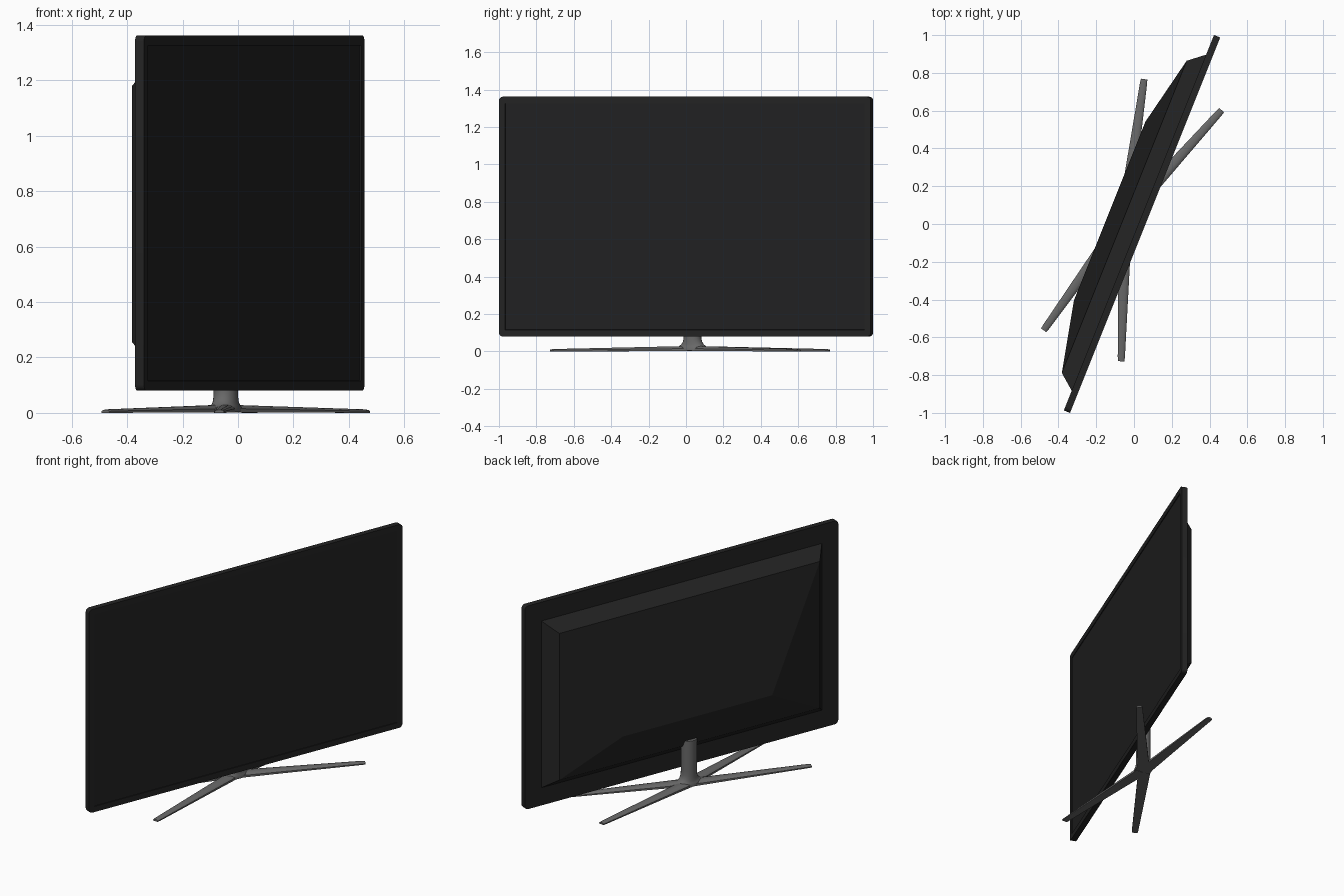
import bpy, bmesh, math
from mathutils import Matrix, Vector

if "Cube" in bpy.data.objects:
    bpy.data.objects.remove(bpy.data.objects["Cube"])

# Everything is modelled facing -y, then turned about z to the final heading
TURN = Matrix.Rotation(math.radians(68.2), 4, 'Z')
CX = 0.016            # middle of the set along its width


def material(name, rgb):
    m = bpy.data.materials.new(name)
    m.diffuse_color = (*rgb, 1)
    m.use_nodes = True
    m.node_tree.nodes["Principled BSDF"].inputs["Base Color"].default_value = m.diffuse_color
    return m


casing = material("black casing", (0.017, 0.017, 0.017))
glass = material("dark screen", (0.0155, 0.0155, 0.016))
metal = material("grey metal", (0.14, 0.14, 0.14))


def finish(name, bm, mats, smooth=None):
    bmesh.ops.recalc_face_normals(bm, faces=bm.faces[:])
    bm.transform(TURN)
    me = bpy.data.meshes.new(name)
    bm.to_mesh(me)
    bm.free()
    for m in mats:
        me.materials.append(m)
    ob = bpy.data.objects.new(name, me)
    bpy.context.collection.objects.link(ob)
    if smooth:
        bpy.ops.object.select_all(action='DESELECT')
        ob.select_set(True)
        bpy.context.view_layer.objects.active = ob
        bpy.ops.object.shade_smooth_by_angle(angle=math.radians(smooth))
    return ob


def loft(bm, rings):
    """Skin a list of closed rings and cap both ends."""
    loops = [[bm.verts.new(p) for p in ring] for ring in rings]
    n = len(loops[0])
    for a, b in zip(loops, loops[1:]):
        for i in range(n):
            j = (i + 1) % n
            bm.faces.new((a[i], a[j], b[j], b[i]))
    bm.faces.new(loops[0])
    bm.faces.new(loops[-1])


# Thin panel with rounded corners and a slightly recessed screen
bm = bmesh.new()
size = Matrix.Diagonal((2.141, 0.035, 1.282, 1))
bmesh.ops.create_cube(bm, size=1, matrix=Matrix.Translation((CX, -0.0393, 0.721)) @ size)
corners = [e for e in bm.edges if abs(e.verts[0].co.y - e.verts[1].co.y) > 0.01]
bmesh.ops.bevel(bm, geom=corners, offset=0.022, segments=4, profile=0.5, affect='EDGES')
bm.normal_update()
front = max(bm.faces, key=lambda f: -f.normal.y * f.calc_area())
bmesh.ops.inset_region(bm, faces=[front], thickness=0.036)
bmesh.ops.inset_region(bm, faces=[front], thickness=0.002, depth=-0.004)
front.material_index = 1
finish("screen_panel", bm, [casing, glass], 30)

# Faceted back housing: base rectangle, stepped rectangle and a low ridge
bm = bmesh.new()
for s in (-1, 1):
    for x, y, z in ((0.96, -0.024, 0.19), (0.96, -0.024, 1.245),
                    (0.89, 0.062, 0.255), (0.89, 0.062, 1.18),
                    (0.51, 0.145, 0.465)):
        bm.verts.new((CX + s * x, y, z))
bmesh.ops.convex_hull(bm, input=bm.verts[:])
bmesh.ops.dissolve_limit(bm, angle_limit=math.radians(0.5),
                         verts=bm.verts[:], edges=bm.edges[:])
finish("back_housing", bm, [casing])

# Oval neck flaring out into the foot: (half width, half depth, height)
bm = bmesh.new()
profile = [(0.098, 0.050, 0.004), (0.098, 0.050, 0.020), (0.078, 0.047, 0.027),
           (0.062, 0.045, 0.038), (0.053, 0.044, 0.052), (0.048, 0.043, 0.070),
           (0.047, 0.043, 0.100), (0.047, 0.043, 0.290)]
loft(bm, [[(CX + a * math.cos(t), 0.054 + b * math.sin(t), z)
           for t in (2 * math.pi * i / 32 for i in range(32))]
          for a, b, z in profile])
finish("stand_neck", bm, [metal], 45)


# Four tapering legs with rounded tops
def leg(name, start, tip):
    start, tip = Vector(start), Vector(tip)
    along = (tip - start).normalized()
    side = Vector((-along.y, along.x))
    rings = []
    for t, half, low, high in ((0, 0.036, 0.002, 0.029), (0.3, 0.031, 0.002, 0.024),
                               (0.97, 0.019, 0.0, 0.013), (1, 0.017, 0.0, 0.011)):
        c = start.lerp(tip, t)
        section = ((-1, 0), (-1, 0.5), (-0.75, 0.82), (-0.35, 1),
                   (0.35, 1), (0.75, 0.82), (1, 0.5), (1, 0))
        rings.append([(c.x + side.x * half * w, c.y + side.y * half * w,
                       low + (high - low) * h) for w, h in section])
    bm = bmesh.new()
    loft(bm, rings)
    finish(name, bm, [metal], 45)


for s, label in ((-1, "left"), (1, "right")):
    leg("front_leg_" + label, (CX + s * 0.02, 0.048), (CX + s * 0.716, -0.207))
    leg("back_leg_" + label, (CX + s * 0.02, 0.066), (CX + s * 0.716, 0.235))
